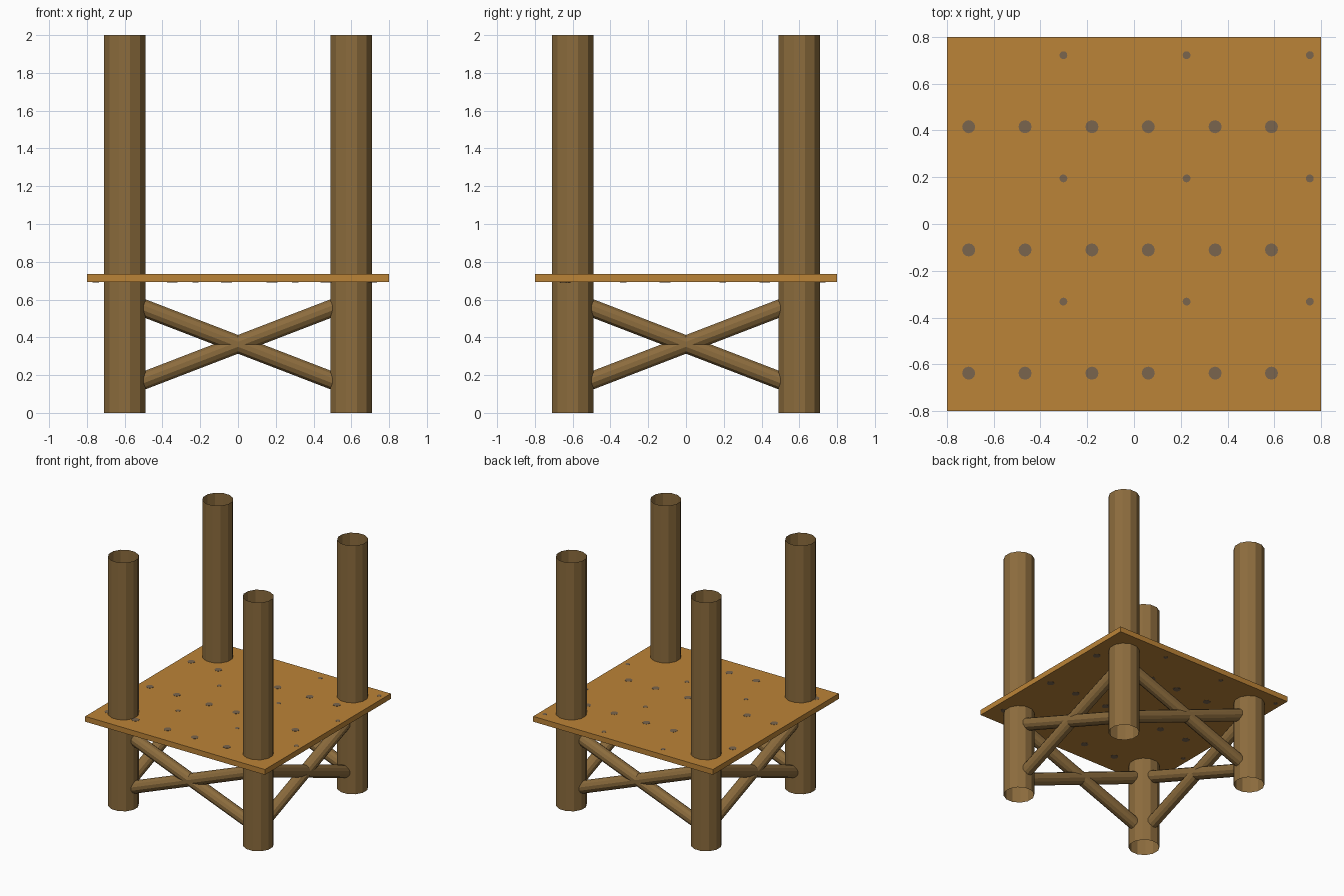
import bpy, bmesh, math
from mathutils import Vector, Matrix

if "Cube" in bpy.data.objects:
    bpy.data.objects.remove(bpy.data.objects["Cube"])

POST = 0.6          # post axis offset
POST_R = 0.1139     # corner radius of the 12-sided posts
Z0, Z1 = 0.692, 0.735  # deck underside and top


def material(name, rgb):
    m = bpy.data.materials.new(name)
    m.diffuse_color = (*rgb, 1)
    m.use_nodes = True
    m.node_tree.nodes["Principled BSDF"].inputs["Base Color"].default_value = m.diffuse_color
    return m


log_brown = material("log brown", (0.263, 0.150, 0.047))
deck_orange = material("deck orange", (0.500, 0.228, 0.038))
nail_grey = material("nail grey brown", (0.195, 0.130, 0.075))


def finish(bm, name, mat):
    bmesh.ops.recalc_face_normals(bm, faces=bm.faces)
    me = bpy.data.meshes.new(name)
    bm.to_mesh(me)
    bm.free()
    me.materials.append(mat)
    ob = bpy.data.objects.new(name, me)
    bpy.context.collection.objects.link(ob)
    return ob


def add_tube(bm, a, b, r, sides=12):
    """Open-ended tube from a to b, with flats facing the axes."""
    a, b = Vector(a), Vector(b)
    d = b - a
    rot = Vector((0, 0, 1)).rotation_difference(d).to_matrix().to_4x4()
    turn = Matrix.Rotation(math.pi / sides, 4, 'Z')
    bmesh.ops.create_cone(bm, cap_ends=False, segments=sides, radius1=r, radius2=r,
                          depth=d.length,
                          matrix=Matrix.Translation((a + b) / 2) @ rot @ turn)


# Four upright log posts, open at both ends
for sx, side in ((-1, "left"), (1, "right")):
    for sy, end in ((-1, "front"), (1, "back")):
        bm = bmesh.new()
        add_tube(bm, (sx * POST, sy * POST, 0), (sx * POST, sy * POST, 2), POST_R)
        finish(bm, f"{end}_{side}_post", log_brown)

# Crossed braces on each of the four sides
for i, name in enumerate(("front", "right", "back", "left")):
    bm = bmesh.new()
    for s in (-1, 1):
        add_tube(bm, (-POST, -POST, 0.363 - s * 0.231), (POST, -POST, 0.363 + s * 0.231), 0.048)
    bm.transform(Matrix.Rotation(i * math.pi / 2, 4, 'Z'))
    finish(bm, f"{name}_cross_brace", log_brown)

# Square deck
bm = bmesh.new()
bmesh.ops.create_cube(bm, size=1, matrix=Matrix.Translation((0, 0, (Z0 + Z1) / 2))
                      @ Matrix.Diagonal((1.6, 1.6, Z1 - Z0, 1)))
finish(bm, "deck", deck_orange)

# Nail heads repeating over the deck; the underside is mirrored in x
STEP = 0.527
for name, z, mx in (("top_nails", Z1, 1), ("underside_nails", Z0, -1)):
    bm = bmesh.new()
    for i in range(3):
        for j in range(3):
            for x, y, r in ((-0.707, -0.638, 0.028), (-0.466, -0.638, 0.028),
                            (-0.302, -0.332, 0.017)):
                bmesh.ops.create_cone(
                    bm, cap_ends=True, segments=12, radius1=r, radius2=r, depth=0.003,
                    matrix=Matrix.Translation((mx * (x + i * STEP), y + j * STEP, z)))
    finish(bm, name, nail_grey)
